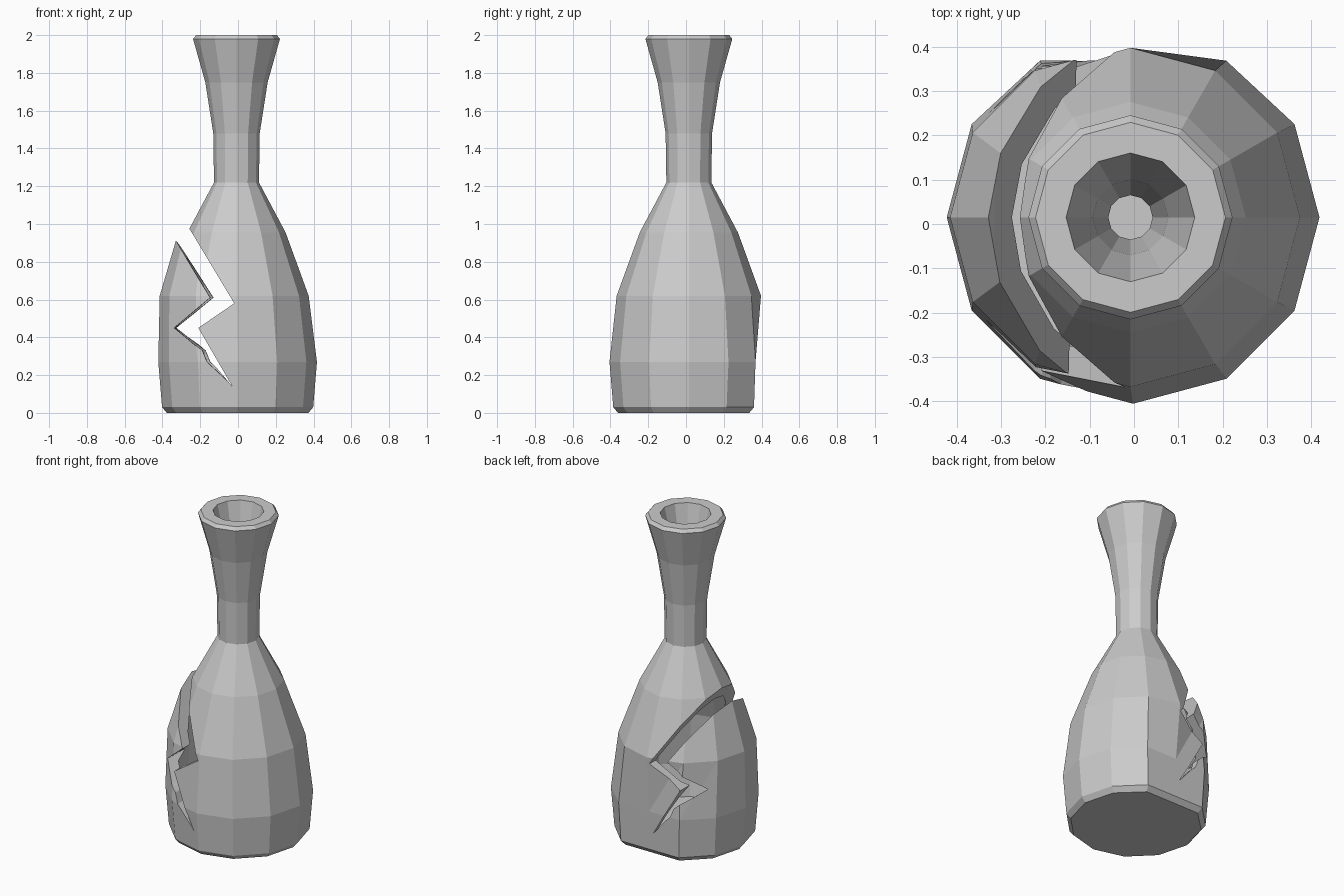
import bpy, bmesh
from math import cos, sin, pi

if "Cube" in bpy.data.objects:
    bpy.data.objects.remove(bpy.data.objects["Cube"])

SIDES = 12

def new_object(name, bm):
    bmesh.ops.recalc_face_normals(bm, faces=bm.faces)
    me = bpy.data.meshes.new(name)
    bm.to_mesh(me)
    bm.free()
    ob = bpy.data.objects.new(name, me)
    bpy.context.collection.objects.link(ob)
    return ob

# bottle wall: outside profile upward, then inside profile downward (radius, z)
outer = [(.375, 0), (.40, .03), (.42, .27), (.382, .62), (.26, .955), (.119, 1.22),
         (.123, 1.48), (.165, 1.75), (.23, 1.98), (.214, 2.0)]
inner = [(.145, 2.0), (.085, 1.75), (.05, 1.46), (.05, 1.20), (.19, .93),
         (.315, .60), (.35, .28), (.32, .08)]
bm = bmesh.new()
rings = []
for i, (r, z) in enumerate(outer + inner):
    cx = -.002 if z < .5 else -.008
    ring = []
    for k in range(SIDES):
        a = 2 * pi * k / SIDES
        y = .015 + r * sin(a)
        if i < 3:                       # flattened lower back
            y = min(y, (.335, .36, .368)[i])
        ring.append(bm.verts.new((cx + r * cos(a), y, z)))
    rings.append(ring)
for a, b in zip(rings, rings[1:]):
    for k in range(SIDES):
        n = (k + 1) % SIDES
        bm.faces.new((a[k], a[n], b[n], b[k]))
bm.faces.new(rings[0])
bm.faces.new(rings[-1])
bottle = new_object("broken_bottle", bm)

# zigzag gap cut through front and back
main_edge = [(-.03, .14), (-.21, .45), (-.02, .58), (-.40, 1.213)]
shard_edge = [(-.384, 1.057), (-.285, .89), (-.13, .61), (-.335, .45), (-.195, .33), (-.17, .27)]
bm = bmesh.new()
front = [bm.verts.new((x, -.6, z)) for x, z in main_edge + shard_edge]
back = [bm.verts.new((x, .6, z)) for x, z in main_edge] + \
       [bm.verts.new((x + .03, .6, z)) for x, z in shard_edge]
bm.faces.new(front)
bm.faces.new(back)
for k in range(len(front)):
    n = (k + 1) % len(front)
    bm.faces.new((front[k], front[n], back[n], back[k]))
bmesh.ops.triangulate(bm, faces=bm.faces[:])
cutter = new_object("gap_cutter", bm)
cutter.hide_render = True

mod = bottle.modifiers.new("gap", 'BOOLEAN')
mod.operation = 'DIFFERENCE'
mod.solver = 'EXACT'
mod.object = cutter
bpy.context.view_layer.objects.active = bottle
bottle.select_set(True)
bpy.ops.object.modifier_apply(modifier=mod.name)
bpy.data.objects.remove(cutter)

# lean the loose shard outward
mid = [(.14, -.10), (.45, -.265), (.595, -.07), (.94, -.27)]
bm = bmesh.new()
bm.from_mesh(bottle.data)
bmesh.ops.triangulate(bm, faces=[f for f in bm.faces if len(f.verts) > 4])
for v in bm.verts:
    for (z0, x0), (z1, x1) in zip(mid, mid[1:]):
        if z0 <= v.co.z < z1 and v.co.z > .27:
            if v.co.x < x0 + (x1 - x0) * (v.co.z - z0) / (z1 - z0):
                v.co.x -= (v.co.z - .27) * .07
            break
bm.to_mesh(bottle.data)
bm.free()
